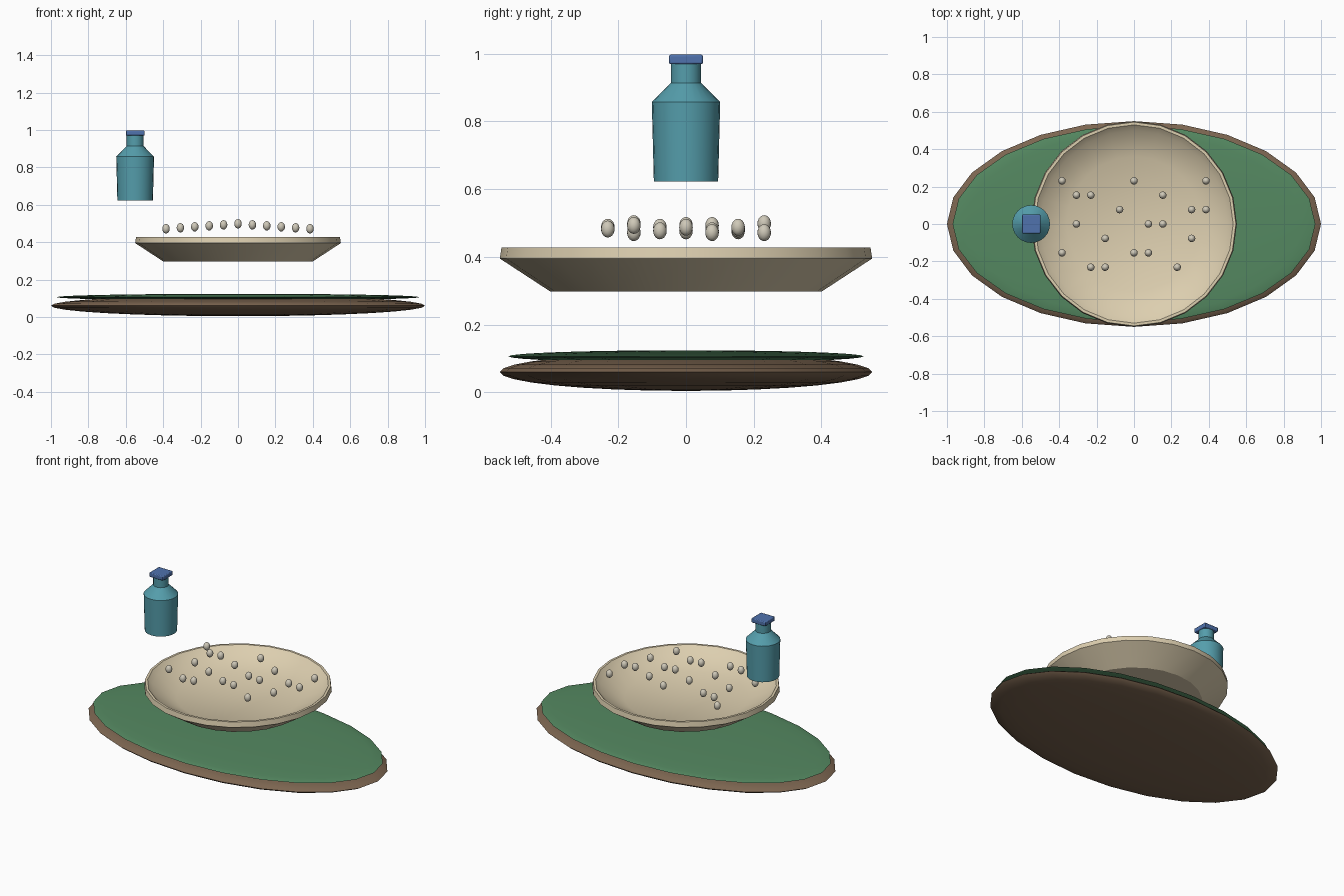
import bpy, bmesh, math

if "Cube" in bpy.data.objects:
    bpy.data.objects.remove(bpy.data.objects["Cube"])


def finish(obj, color, angle=30):
    mat = bpy.data.materials.new(obj.name + "_mat")
    mat.diffuse_color = (*color, 1)
    mat.use_nodes = True
    mat.node_tree.nodes["Principled BSDF"].inputs["Base Color"].default_value = mat.diffuse_color
    obj.data.materials.append(mat)
    bpy.ops.object.select_all(action='DESELECT')
    obj.select_set(True)
    bpy.context.view_layer.objects.active = obj
    bpy.ops.object.shade_smooth_by_angle(angle=math.radians(angle))
    return obj


def ellipsoid(name, loc, radii, color, seg=24, rings=16):
    bpy.ops.mesh.primitive_uv_sphere_add(segments=seg, ring_count=rings, radius=1, location=loc)
    obj = bpy.context.object
    obj.name = name
    obj.scale = radii
    bpy.ops.object.transform_apply(location=False, rotation=False, scale=True)
    return finish(obj, color, 45)


def lathe(name, loc, profile, color, seg=24):
    bm = bmesh.new()
    vs = [bm.verts.new((r, 0, z)) for r, z in profile]
    edges = [bm.edges.new(p) for p in zip(vs, vs[1:])]
    bmesh.ops.spin(bm, geom=vs + edges, cent=(0, 0, 0), axis=(0, 0, 1),
                   angle=math.tau, steps=seg, use_duplicate=False)
    bmesh.ops.remove_doubles(bm, verts=bm.verts, dist=1e-4)
    bmesh.ops.recalc_face_normals(bm, faces=bm.faces)
    me = bpy.data.meshes.new(name)
    bm.to_mesh(me)
    bm.free()
    obj = bpy.data.objects.new(name, me)
    obj.location = loc
    bpy.context.collection.objects.link(obj)
    return finish(obj, color)


# Oval wooden base with a green mat on top
ellipsoid("wooden_base", (0, 0, 0.06), (1.0, 0.55, 0.056), (0.20, 0.13, 0.08))
ellipsoid("green_mat", (0, 0, 0.106), (0.97, 0.525, 0.018), (0.09, 0.25, 0.12))

# Shallow dish
lathe("dish", (0, 0, 0),
      [(0, 0.297), (0.40, 0.297), (0.55, 0.395), (0.545, 0.428),
       (0.53, 0.428), (0.50, 0.40), (0.36, 0.335), (0, 0.325)],
      (0.72, 0.62, 0.43))

# Beads scattered on a grid above the dish, lower toward the sides
beads = [(-5, 3), (0, 3), (5, 3), (-4, 2), (-3, 2), (2, 2), (-1, 1), (4, 1), (5, 1),
         (-4, 0), (1, 0), (2, 0), (-2, -1), (4, -1), (-5, -2), (0, -2), (1, -2),
         (-3, -3), (-2, -3), (3, -3)]
for n, (i, j) in enumerate(beads):
    ellipsoid(f"bead_{n + 1}", (i * 0.077, j * 0.077, 0.498 - 0.0053 * abs(i)),
              (0.02, 0.02, 0.025), (0.62, 0.58, 0.48), 16, 10)

# Bottle with a square stopper
lathe("bottle", (-0.55, 0, 0),
      [(0, 0.622), (0.095, 0.622), (0.101, 0.857), (0.045, 0.914), (0.045, 0.972), (0, 0.972)],
      (0.09, 0.34, 0.41))
bpy.ops.mesh.primitive_cube_add(size=1, location=(-0.55, 0, 0.983))
cap = bpy.context.object
cap.name = "bottle_stopper"
cap.scale = (0.1, 0.1, 0.028)
bpy.ops.object.transform_apply(location=False, rotation=False, scale=True)
bev = cap.modifiers.new("bevel", 'BEVEL')
bev.width = 0.005
bev.segments = 2
finish(cap, (0.08, 0.17, 0.42))
